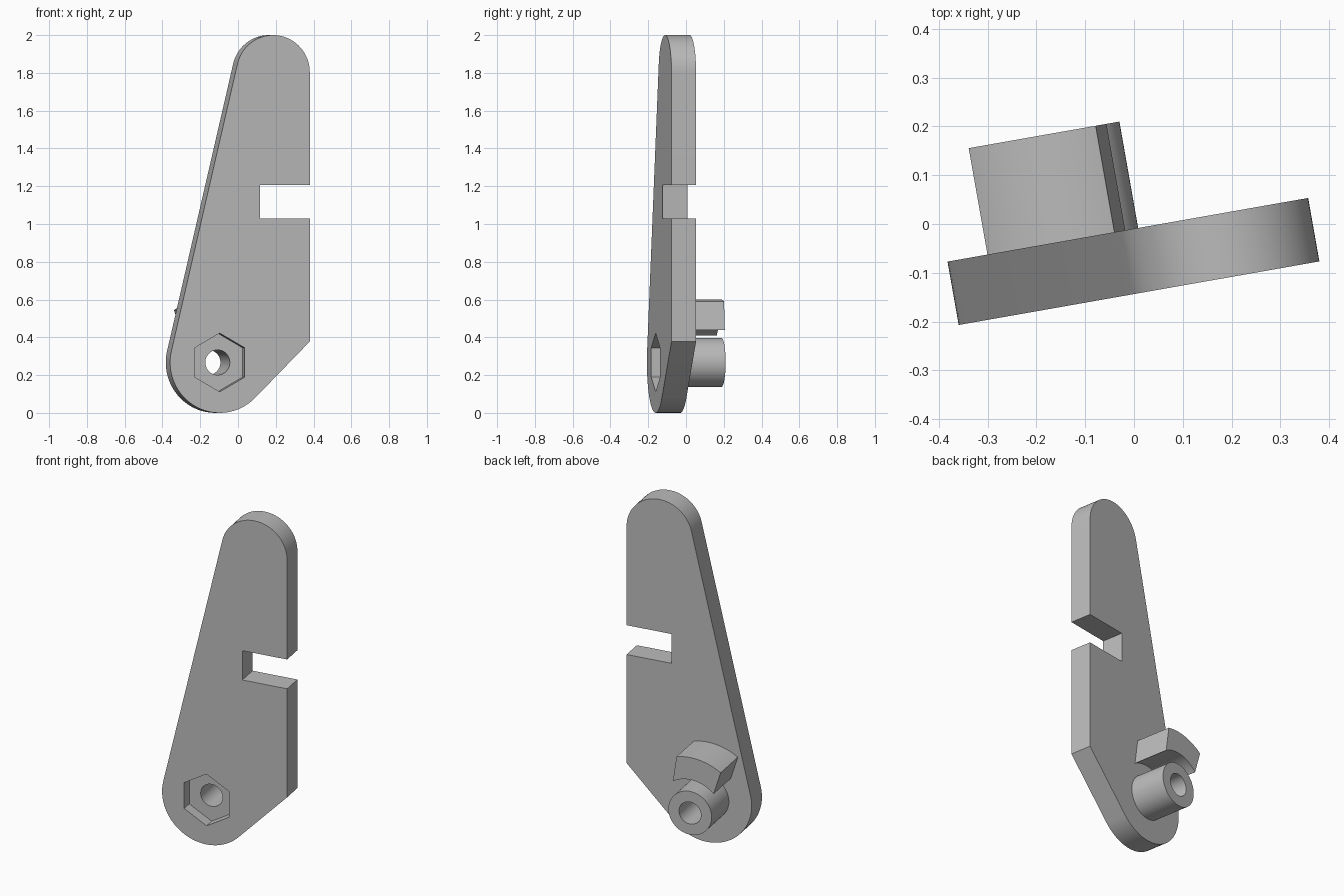
import bpy, bmesh, math
from mathutils import Matrix

cube = bpy.data.objects.get("Cube")
if cube:
    bpy.data.objects.remove(cube, do_unlink=True)

# One flat grey for the whole part
grey = bpy.data.materials.new("plain_grey")
grey.use_nodes = True
colour = (0.5, 0.5, 0.5, 1)
grey.diffuse_color = colour
grey.node_tree.nodes["Principled BSDF"].inputs["Base Color"].default_value = colour

TURN = Matrix.Rotation(math.radians(10), 4, "Z")
PIVOT = (-0.123, 0.267)          # hole centre in the plate's own plane
FRONT, BACK, END = -0.1415, -0.0095, 0.212


def arc(centre, radius, start, stop, steps=32):
    angles = [math.radians(start + (stop - start) * i / steps) for i in range(steps + 1)]
    return [(centre[0] + radius * math.cos(a), centre[1] + radius * math.sin(a)) for a in angles]


def circle(radius, steps=64, start=0):
    return arc(PIVOT, radius, start, start + 360, steps)[:-1]


def prism(name, outline, near, far):
    """Extrude an upright outline from depth near to depth far."""
    bm = bmesh.new()
    face = bm.faces.new([bm.verts.new((u, near, z)) for u, z in outline])
    moved = bmesh.ops.extrude_face_region(bm, geom=[face])["geom"]
    bmesh.ops.translate(bm, vec=(0, far - near, 0),
                        verts=[g for g in moved if isinstance(g, bmesh.types.BMVert)])
    bmesh.ops.recalc_face_normals(bm, faces=bm.faces)
    bm.transform(TURN)
    mesh = bpy.data.meshes.new(name)
    bm.to_mesh(mesh)
    bm.free()
    mesh.materials.append(grey)
    obj = bpy.data.objects.new(name, mesh)
    bpy.context.collection.objects.link(obj)
    return obj


def activate(obj):
    bpy.ops.object.select_all(action="DESELECT")
    obj.select_set(True)
    bpy.context.view_layer.objects.active = obj


def cut(obj, cutter):
    cutter.hide_render = True
    mod = obj.modifiers.new("cut", "BOOLEAN")
    mod.operation, mod.solver, mod.object = "DIFFERENCE", "EXACT", cutter
    activate(obj)
    bpy.ops.object.modifier_apply(modifier=mod.name)
    bpy.data.objects.remove(cutter, do_unlink=True)


# Tapered plate with rounded ends, a slanted corner and a side notch
RIGHT, NOTCH, LEAN = 0.361, 0.092, 166.85
outline = arc((0.164, 1.803), 0.197, 0, LEAN) + arc(PIVOT, 0.267, LEAN, 315)
outline += [(RIGHT, 0.378), (RIGHT, 1.03), (NOTCH, 1.03), (NOTCH, 1.206), (RIGHT, 1.206)]
plate = prism("lever_plate", outline, FRONT, BACK)

# Hexagonal nut pocket and through hole
cut(plate, prism("pocket_cutter", circle(0.155, 6, 30), FRONT - 0.1, FRONT + 0.066))
cut(plate, prism("plate_hole_cutter", circle(0.066), FRONT - 0.1, BACK + 0.1))

# Round hollow boss on the back
boss = prism("pivot_boss", circle(0.13), BACK, END)
cut(boss, prism("boss_hole_cutter", circle(0.066), BACK - 0.1, END + 0.1))

# Curved stop lug above the boss
lug = prism("stop_lug", arc(PIVOT, 0.333, 76, 123.5) + arc(PIVOT, 0.2, 135, 59), BACK, END)

for part in (plate, boss, lug):
    activate(part)
    bpy.ops.object.shade_smooth_by_angle(angle=math.radians(30))
